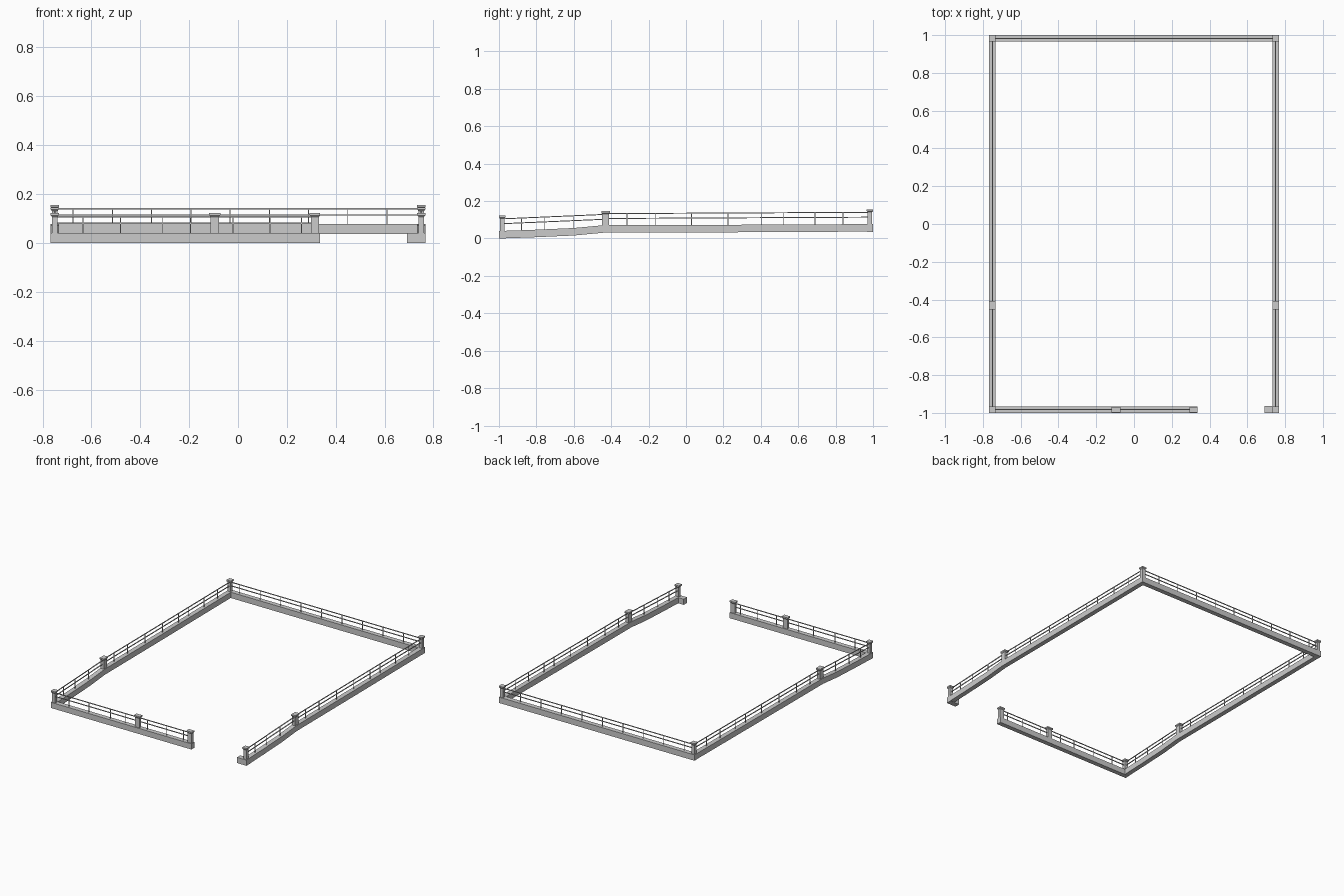
import bpy, bmesh
from mathutils import Vector

if "Cube" in bpy.data.objects:
    bpy.data.objects.remove(bpy.data.objects["Cube"])

CX, CY, W = 0.75, 0.983, 0.033   # wall centre lines and wall thickness


def finish(name, bm):
    bmesh.ops.recalc_face_normals(bm, faces=bm.faces)
    me = bpy.data.meshes.new(name)
    bm.to_mesh(me)
    bm.free()
    ob = bpy.data.objects.new(name, me)
    bpy.context.collection.objects.link(ob)
    return ob


def loft(bm, rings):
    """Closed solid through a list of equally long point rings."""
    vs = [[bm.verts.new(p) for p in r] for r in rings]
    n = len(vs[0])
    for a, b in zip(vs, vs[1:]):
        for i in range(n):
            bm.faces.new((a[i], a[(i + 1) % n], b[(i + 1) % n], b[i]))
    bm.faces.new(vs[0][::-1])
    bm.faces.new(vs[-1])


def rect(x, y, z, sx, sy):
    return [(x + a * sx / 2, y + b * sy / 2, z)
            for a, b in ((-1, -1), (1, -1), (1, 1), (-1, 1))]


def box(name, x0, x1, y0, y1, z0, z1):
    bm = bmesh.new()
    c = ((x0 + x1) / 2, (y0 + y1) / 2)
    loft(bm, [rect(*c, z, x1 - x0, y1 - y0) for z in (z0, z1)])
    return finish(name, bm)


def post(name, x, y, z0, z1, sx, sy):
    """Square shaft that flares into a flat cap; sx, sy are cap sizes."""
    bm = bmesh.new()
    tx, ty = sx - 0.01, sy - 0.01
    loft(bm, [rect(x, y, z0, tx, ty), rect(x, y, z1 - 0.015, tx, ty),
              rect(x, y, z1 - 0.009, sx, sy), rect(x, y, z1, sx, sy)])
    return finish(name, bm)


def bar(bm, a, b, t):
    """Thin square bar between two points."""
    a, b = Vector(a), Vector(b)
    d = (b - a).normalized()
    u = d.cross(Vector((1, 0, 0)) if abs(d.z) > 0.9 else Vector((0, 0, 1))).normalized()
    v = d.cross(u)
    loft(bm, [[p + (u * i + v * j) * t / 2
               for i, j in ((-1, -1), (1, -1), (1, 1), (-1, 1))] for p in (a, b)])


def railing(name, a, b, stops, axis):
    """Two rails from a to b (top rail ends) with uprights at the stops."""
    bm = bmesh.new()
    a, b = Vector(a), Vector(b)
    for drop in (0, 0.026):
        o = Vector((0, 0, -drop))
        bar(bm, a + o, b + o, 0.005)
    for s in stops:
        p = a.lerp(b, (s - a[axis]) / (b[axis] - a[axis]))
        bar(bm, p - Vector((0, 0, 0.07)), p, 0.004)
    return finish(name, bm)


# Front and back walls, and the short return beside the gateway
box("front_wall", -CX - W / 2, 0.335, -1, -1 + W, 0, 0.04)
box("back_wall", -CX - W / 2, CX + W / 2, 1 - W, 1, 0.036, 0.077)
box("gate_return", 0.692, CX + W / 2, -1, -0.963, 0, 0.04)

# Side walls follow the rising ground
ground = [(-1, 0), (-0.8, 0.007), (-0.6, 0.016), (-0.44, 0.031), (0.2, 0.033), (1, 0.037)]
for side, s in (("left", -1), ("right", 1)):
    bm = bmesh.new()
    loft(bm, [[(s * CX + dx, y, z + dz) for dx, dz in
               ((-W / 2, 0), (W / 2, 0), (W / 2, 0.04), (-W / 2, 0.04))]
              for y, z in ground])
    finish(side + "_wall", bm)
    # Corner and middle posts
    post(side + "_front_post", s * CX, -CY, 0.01, 0.122, 0.034, 0.034)
    post(side + "_middle_post", s * CX, -0.43, 0.04, 0.146, 0.034, 0.046)
    post(side + "_back_post", s * CX, CY, 0.05, 0.156, 0.034, 0.034)
    # Sloping and nearly level side railings
    railing(side + "_front_railing", (s * CX, -CY, 0.105), (s * CX, -0.43, 0.129),
            (-0.88, -0.755, -0.6), 1)
    railing(side + "_back_railing", (s * CX, -0.43, 0.133), (s * CX, CY, 0.14),
            (-0.315, -0.165, 0.03, 0.225, 0.405, 0.52, 0.69, 0.84), 1)

# Front wall posts
post("front_middle_post", -0.095, -CY, 0.01, 0.122, 0.046, 0.03)
post("gate_post", 0.315, -CY, 0.01, 0.122, 0.043, 0.03)

# Front and back railings
railing("front_railing", (-CX, -CY, 0.107), (0.315, -CY, 0.107),
        (-0.635, -0.48, -0.31, -0.195, -0.02, 0.13, 0.26), 0)
railing("back_railing", (-CX, CY, 0.14), (CX, CY, 0.14),
        [-0.675 + 0.1606 * i for i in range(9)], 0)
